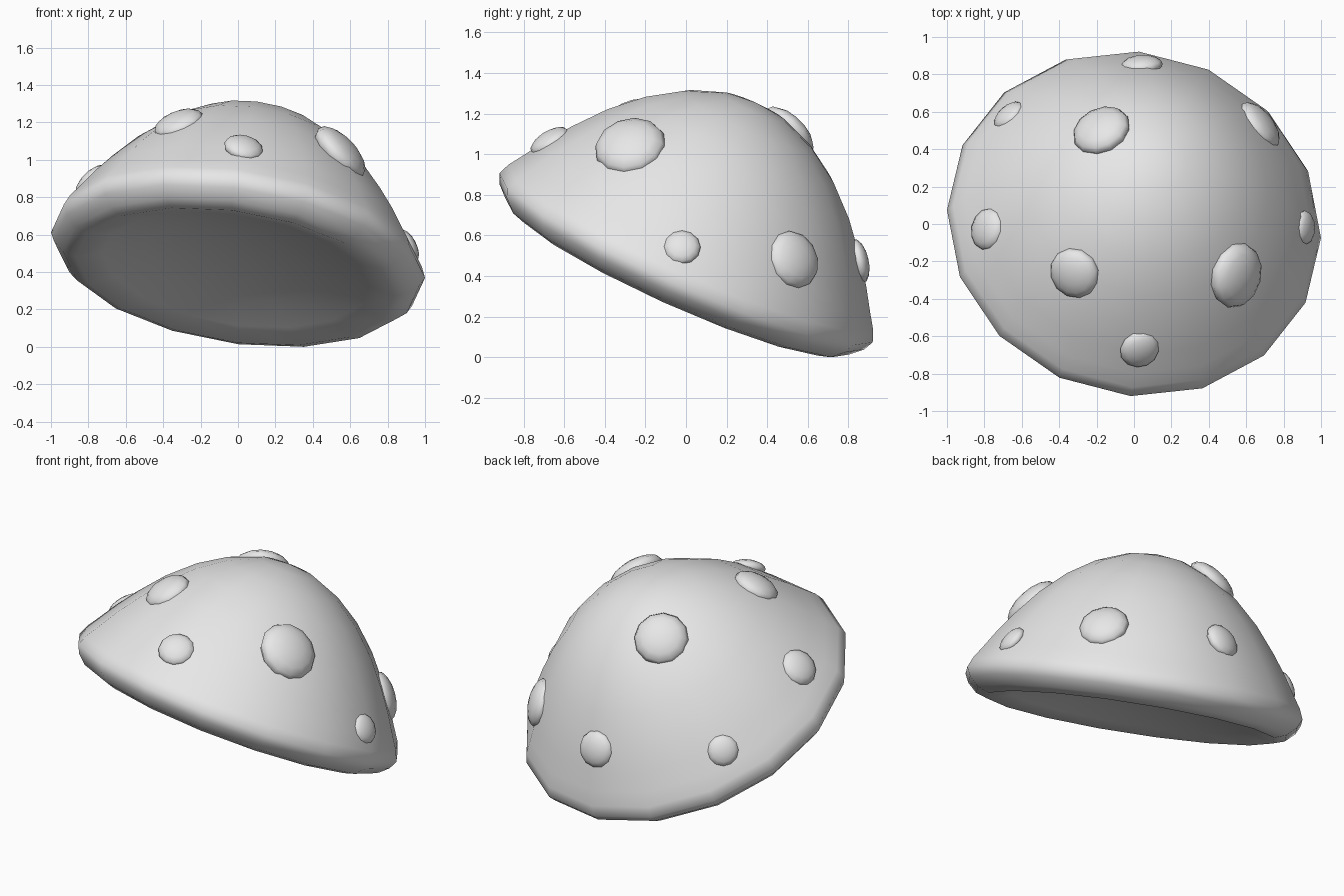
import bpy, bmesh, math
from mathutils import Vector, Matrix
from mathutils.bvhtree import BVHTree

if "Cube" in bpy.data.objects:
    bpy.data.objects.remove(bpy.data.objects["Cube"])

SIDES = 16
grey = bpy.data.materials.new("light_grey")
grey.diffuse_color = (0.8, 0.8, 0.8, 1)
grey.use_nodes = True
grey.node_tree.nodes["Principled BSDF"].inputs["Base Color"].default_value = grey.diffuse_color

# Tilted frame of the cap: axis points up and to the back
axis = Vector((0.14, 0.406, 0.903)).normalized()
y_dir = Vector((0.018, 0.913, -0.413))
y_dir = (y_dir - axis * y_dir.dot(axis)).normalized()
x_dir = y_dir.cross(axis)
centre = Vector((0, 0, 0.49))

# Cap cross-section (radius, height along axis), crown to gently dished underside
PROFILE = [(0.17, 0.822), (0.35, 0.75), (0.51, 0.645), (0.655, 0.51),
           (0.78, 0.36), (0.868, 0.24), (0.935, 0.135), (0.985, 0.06),
           (1.01, 0.0), (0.986, -0.05), (0.93, -0.103), (0.86, -0.127),
           (0.72, -0.088), (0.5, -0.032), (0.25, 0.002)]


def place(r, h, a):
    return centre + axis * h + x_dir * (r * math.cos(a)) + y_dir * (r * math.sin(a))


def finish(bm, name, smooth_angle):
    bmesh.ops.recalc_face_normals(bm, faces=bm.faces)
    mesh = bpy.data.meshes.new(name)
    bm.to_mesh(mesh)
    mesh.materials.append(grey)
    obj = bpy.data.objects.new(name, mesh)
    bpy.context.collection.objects.link(obj)
    bpy.ops.object.select_all(action='DESELECT')
    obj.select_set(True)
    bpy.context.view_layer.objects.active = obj
    bpy.ops.object.shade_smooth_by_angle(angle=math.radians(smooth_angle))
    return obj


# Mushroom cap: rings joined by quads, closed with fans
bm = bmesh.new()
rings = [[bm.verts.new(place(r, h, 2 * math.pi * i / SIDES)) for i in range(SIDES)]
         for r, h in PROFILE]
crown = bm.verts.new(place(0, 0.847, 0))
underside = bm.verts.new(place(0, 0.015, 0))
for i in range(SIDES):
    j = (i + 1) % SIDES
    bm.faces.new((crown, rings[0][i], rings[0][j]))
    for a, b in zip(rings, rings[1:]):
        bm.faces.new((a[i], b[i], b[j], a[j]))
    bm.faces.new((underside, rings[-1][j], rings[-1][i]))
bmesh.ops.recalc_face_normals(bm, faces=bm.faces)
surface = BVHTree.FromBMesh(bm)
finish(bm, "mushroom_cap", 80)
bm.free()

# Raised spots: flattened spheres sunk slightly into the cap (position, radius)
SPOTS = [((-0.19, 0.53, 1.14), 0.16), ((-0.70, 0.615, 0.57), 0.095),
         ((-0.82, -0.02, 0.92), 0.115), ((-0.325, -0.27, 1.21), 0.14),
         ((0.035, -0.68, 1.08), 0.108), ((0.55, -0.275, 1.04), 0.178),
         ((0.93, -0.02, 0.55), 0.092), ((0.70, 0.55, 0.49), 0.148),
         ((0.04, 0.88, 0.48), 0.112)]
for n, (pos, radius) in enumerate(SPOTS, 1):
    hit, normal, _, _ = surface.find_nearest(Vector(pos))
    turn = normal.to_track_quat('Z', 'Y').to_matrix().to_4x4()
    shape = Matrix.Diagonal((radius, radius, radius * 0.45, 1))
    bm = bmesh.new()
    bmesh.ops.create_uvsphere(
        bm, u_segments=12, v_segments=8, radius=1,
        matrix=Matrix.Translation(hit - normal * 0.01) @ turn @ shape)
    finish(bm, f"spot_{n}", 80)
    bm.free()
